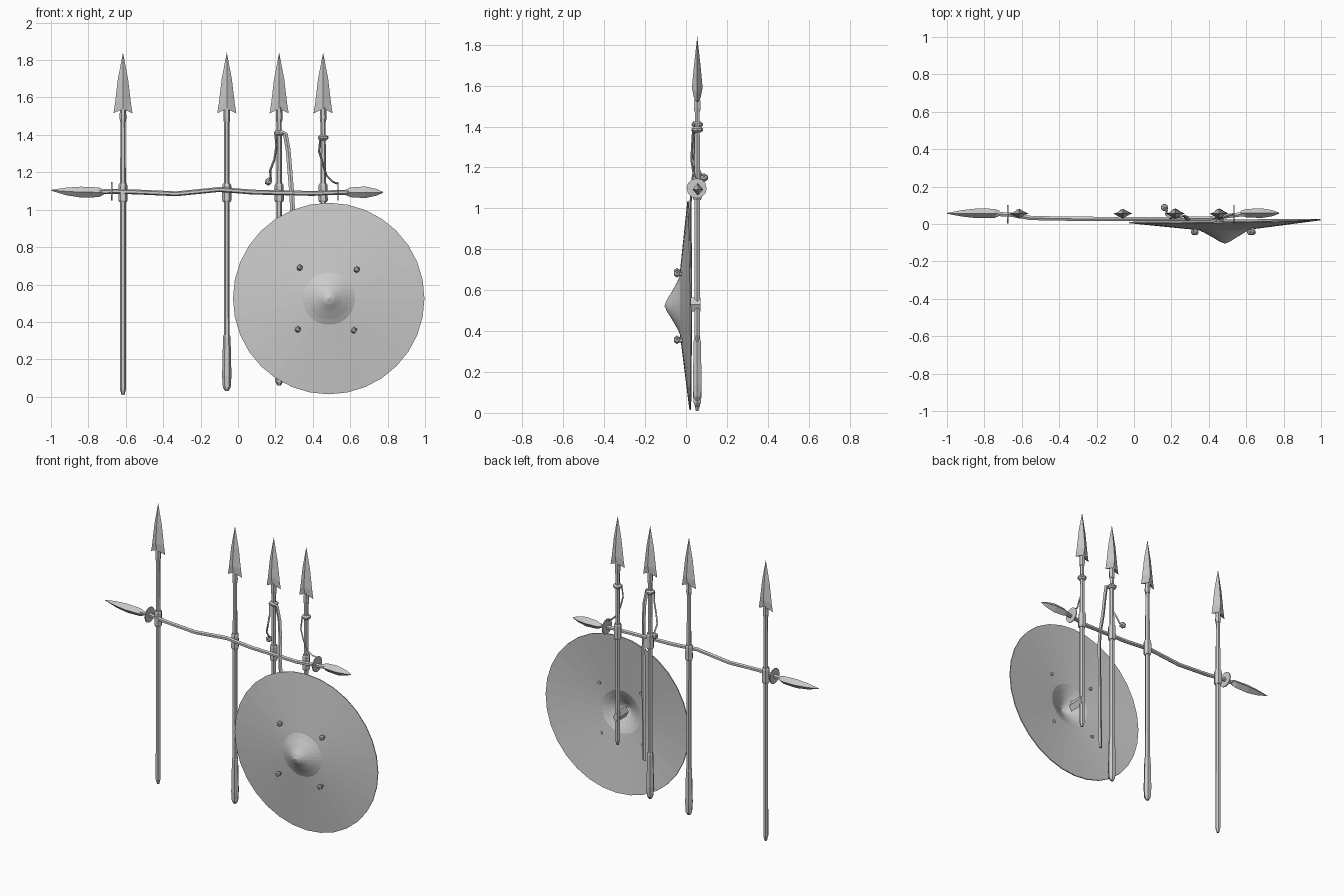
import bpy, bmesh, math
from mathutils import Vector

if "Cube" in bpy.data.objects:
    bpy.data.objects.remove(bpy.data.objects["Cube"])

grey = bpy.data.materials.new("plain_grey")
grey.use_nodes = True
COLOUR = (0.6, 0.6, 0.6, 1)
grey.diffuse_color = COLOUR
grey.node_tree.nodes["Principled BSDF"].inputs["Base Color"].default_value = COLOUR


def finish(name, bm):
    bmesh.ops.recalc_face_normals(bm, faces=bm.faces)
    mesh = bpy.data.meshes.new(name)
    bm.to_mesh(mesh)
    bm.free()
    mesh.materials.append(grey)
    obj = bpy.data.objects.new(name, mesh)
    bpy.context.collection.objects.link(obj)
    return obj


def loft(name, path, sizes, sides=6, caps=True, barb=0):
    """Skin rings along a path; sizes are (side, depth) half widths, barb pulls side corners back."""
    pts = [Vector(p) for p in path]
    run = (pts[-1] - pts[0]).normalized()
    ref = Vector((1, 0, 0)) if abs(run.y) > 0.8 else Vector((0, 1, 0))
    bm = bmesh.new()
    rings = []
    for i, p in enumerate(pts):
        t = (pts[min(i + 1, len(pts) - 1)] - pts[max(i - 1, 0)]).normalized()
        n = (ref - t * ref.dot(t)).normalized()
        b = n.cross(t)
        a, d = sizes[i]
        ring = []
        for k in range(sides):
            ang = 2 * math.pi * k / sides
            drop = barb * abs(math.cos(ang)) if i < 2 else 0
            ring.append(bm.verts.new(p + b * a * math.cos(ang) + n * d * math.sin(ang) - t * drop))
        rings.append(ring)
    for r, s in zip(rings, rings[1:]):
        for k in range(sides):
            j = (k + 1) % sides
            bm.faces.new((r[k], r[j], s[j], s[k]))
    if caps:
        bm.faces.new(rings[0])
        bm.faces.new(rings[-1])
    bmesh.ops.remove_doubles(bm, verts=bm.verts, dist=0.0004)
    return finish(name, bm)


def round_sizes(*radii):
    return [(r, r) for r in radii]


def bead(name, centre, r):
    bm = bmesh.new()
    bmesh.ops.create_icosphere(bm, subdivisions=1, radius=r)
    bmesh.ops.translate(bm, verts=bm.verts, vec=centre)
    return finish(name, bm)


def upright(x, *heights):
    return [(x, DEPTH, z) for z in heights]


# Four upright spears: x, foot height, top of the thick butt (or None)
DEPTH = 0.055
spears = [("outer", -0.615, 0.01, None), ("middle", -0.06, 0.03, 0.33),
          ("corded", 0.22, 0.06, 0.36), ("shield", 0.455, 0.35, None)]
for label, x, foot, butt in spears:
    loft(label + "_spear_shaft", upright(x, foot, foot + 0.03, foot + 0.12, 1.2, 1.56),
         round_sizes(0.008, 0.016, 0.016, 0.015, 0.013))
    if butt:
        loft(label + "_spear_butt", upright(x, foot, foot + 0.02, foot + 0.08, butt - 0.01, butt),
             round_sizes(0.009, 0.021, 0.025, 0.02, 0.017))
    loft(label + "_spear_blade", upright(x, 1.54, 1.59, 1.7, 1.84),
         [(0.051, 0.016), (0.043, 0.026), (0.027, 0.016), (0, 0)], sides=4, barb=0.025)
    loft(label + "_spear_socket", upright(x, 1.47, 1.49, 1.56), round_sizes(0.016, 0.018, 0.016))
    loft(label + "_spear_collar", upright(x, 1.04, 1.05, 1.13, 1.14),
         round_sizes(0.02, 0.025, 0.024, 0.02))

# Crooked cross bar with leaf shaped ends
bar = [(-0.76, 0.055, 1.095), (-0.66, 0.05, 1.098), (-0.55, 0.032, 1.095), (-0.33, 0.028, 1.085),
       (-0.1, 0.027, 1.108), (0.08, 0.026, 1.094), (0.4, 0.03, 1.087),
       (0.52, 0.045, 1.092), (0.6, 0.055, 1.093)]
loft("cross_bar", bar, round_sizes(*[0.013] * len(bar)))
loft("left_bar_tip", [(x, 0.058, 1.093) for x in (0.57, 0.6, 0.68, 0.74, 0.775)],
     [(0.012, 0.012), (0.026, 0.022), (0.031, 0.026), (0.018, 0.016), (0.003, 0.003)], sides=4)
loft("right_bar_tip", [(x, 0.057, z) for x, z in
                       ((-0.72, 1.093), (-0.745, 1.093), (-0.84, 1.094), (-0.92, 1.098), (-1, 1.104))],
     [(0.014, 0.014), (0.026, 0.024), (0.029, 0.026), (0.02, 0.017), (0.002, 0.002)], sides=4)
for side, x in (("right", -0.675), ("left", 0.535)):
    loft(side + "_guard_disc", [(x - 0.003, 0.052, 1.098), (x + 0.003, 0.052, 1.098)],
         round_sizes(0.049, 0.049), sides=12)

# Round shield with a pointed boss, its axis leaning slightly
rim = Vector((0.485, 0.012, 0.525))
axis = Vector((0.015, -1, -0.01)).normalized()
shield = loft("shield", [rim + axis * d for d in (0, 0.043, 0.056, 0.082, 0.105, 0.117)],
              round_sizes(0.512, 0.14, 0.112, 0.066, 0.03, 0), sides=32, caps=False)
shell = shield.modifiers.new("thickness", "SOLIDIFY")
shell.thickness = 0.006
shell.offset = -1
for i, (x, z) in enumerate(((0.33, 0.69), (0.635, 0.68), (0.32, 0.36), (0.62, 0.355))):
    bead("shield_rivet_%d" % i, (x, -0.044, z), 0.018)
    loft("rivet_stem_%d" % i, [(x, -0.005, z), (x, -0.045, z)], round_sizes(0.01, 0.01))

# Peg holding the shield to its spear
loft("shield_peg", [(0.46, -0.04, 0.53), (0.46, 0.07, 0.53)], [(0.035, 0.018)] * 2, sides=4)

# Cord bindings and hanging cords
for label, x, z in (("corded", 0.22, 1.41), ("shield", 0.455, 1.385)):
    loft(label + "_binding", upright(x, z - 0.014, z - 0.005, z + 0.005, z + 0.014),
         round_sizes(0.018, 0.028, 0.028, 0.018), sides=8)


def cord(name, path, a, d):
    loft(name, path, [(a, d)] * len(path), sides=4)


cord("short_cord", [(0.2, 0.04, 1.41), (0.205, 0.035, 1.34), (0.195, 0.03, 1.27),
                    (0.172, 0.05, 1.21), (0.175, 0.075, 1.165), (0.165, 0.088, 1.15)], 0.006, 0.006)
bead("short_cord_knot", (0.163, 0.088, 1.15), 0.022)
cord("long_strap", [(0.225, 0.035, 1.415), (0.253, 0.04, 1.405), (0.268, 0.045, 1.32),
                    (0.278, 0.04, 1.2), (0.286, 0.025, 1.1), (0.292, 0.022, 1.0),
                    (0.29, 0.024, 0.7), (0.285, 0.025, 0.28)], 0.013, 0.005)
cord("thin_cord", [(0.44, 0.035, 1.39), (0.433, 0.03, 1.31), (0.455, 0.026, 1.24),
                   (0.475, 0.035, 1.18), (0.505, 0.045, 1.15), (0.53, 0.055, 1.14)], 0.005, 0.005)
